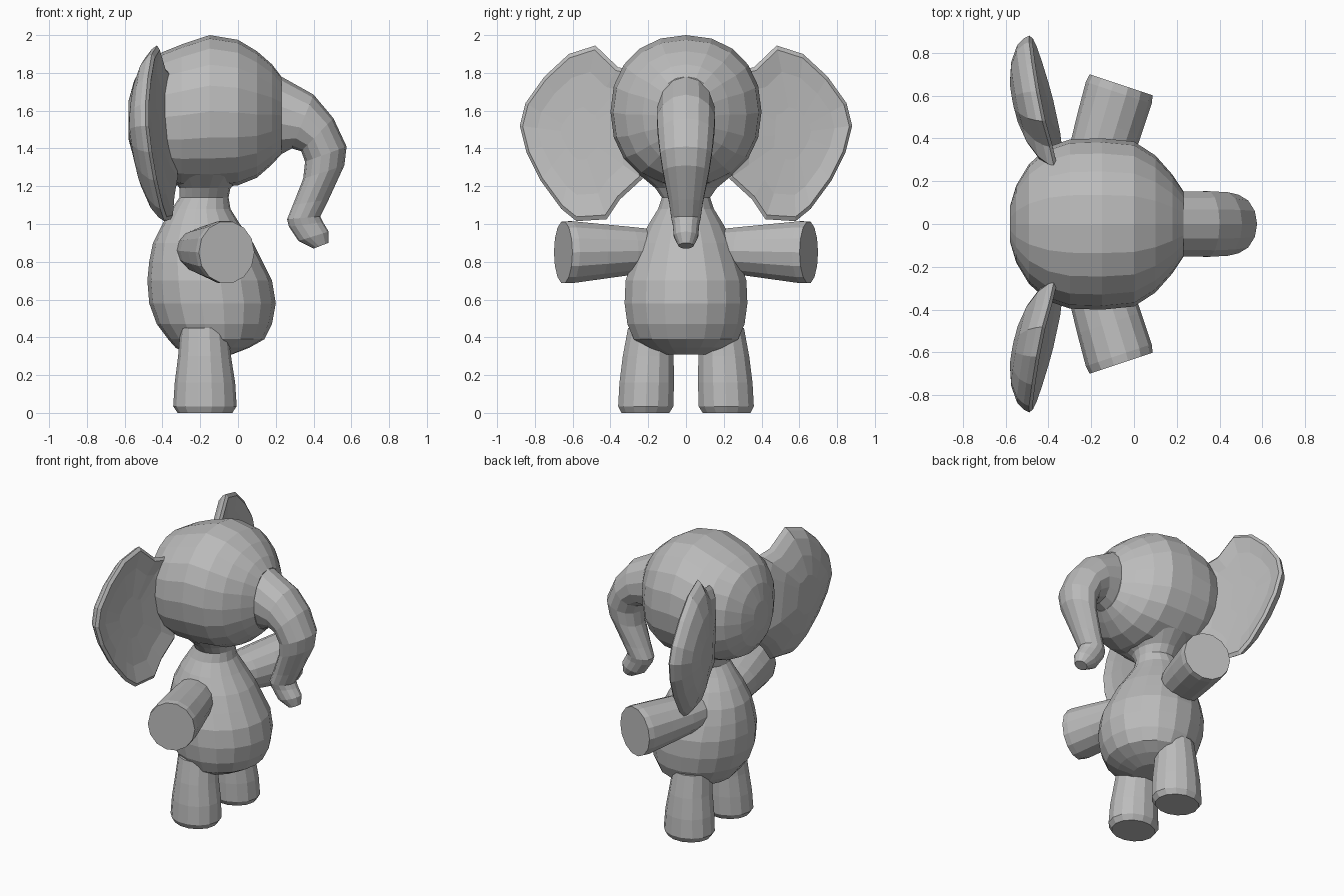
import bpy, bmesh
from math import cos, sin, pi
from mathutils import Vector

cube = bpy.data.objects.get("Cube")
if cube:
    bpy.data.objects.remove(cube)

grey = bpy.data.materials.new("soft grey")
grey.use_nodes = True
colour = (0.5, 0.5, 0.5, 1)
grey.diffuse_color = colour
grey.node_tree.nodes["Principled BSDF"].inputs["Base Color"].default_value = colour


def skin(name, rings):
    """Join equal rings of points into a closed, flat-shaded skin."""
    bm = bmesh.new()
    loops = [[bm.verts.new(p) for p in ring] for ring in rings]
    n = len(loops[0])
    for a, b in zip(loops, loops[1:]):
        for i in range(n):
            j = (i + 1) % n
            bm.faces.new((a[i], a[j], b[j], b[i]))
    bm.faces.new(loops[0][::-1])
    bm.faces.new(loops[-1])
    bmesh.ops.recalc_face_normals(bm, faces=bm.faces)
    mesh = bpy.data.meshes.new(name)
    bm.to_mesh(mesh)
    bm.free()
    mesh.materials.append(grey)
    obj = bpy.data.objects.new(name, mesh)
    bpy.context.collection.objects.link(obj)
    return obj


def oval(centre, a, b, n=18, power=1.0):
    """Ring of points around centre, spanned by half-axes a and b."""
    def soft(v):
        return abs(v) ** power * (1 if v > 0 else -1)
    centre, a, b = Vector(centre), Vector(a), Vector(b)
    return [centre + a * soft(cos(2 * pi * i / n)) + b * soft(sin(2 * pi * i / n))
            for i in range(n)]


# Head, lofted from back to face: x, centre z, half height, half width
head = [(-.58, 1.55, .10, .08), (-.55, 1.55, .21, .18), (-.49, 1.56, .30, .28),
        (-.40, 1.565, .345, .36), (-.30, 1.575, .375, .395), (-.15, 1.595, .405, .40),
        (0, 1.59, .385, .385), (.1, 1.58, .335, .32), (.18, 1.58, .265, .23),
        (.23, 1.575, .205, .155)]
skin("head", [oval((x, 0, z), (0, w, 0), (0, 0, h), 20, .92) for x, z, h, w in head])

# Body and neck, lofted upward: z, back x, front x, half width
body = [(.31, -.26, -.03, .13), (.345, -.33, .06, .22), (.39, -.37, .14, .28),
        (.47, -.43, .18, .315), (.58, -.47, .2, .33), (.70, -.48, .18, .325),
        (.80, -.47, .13, .29), (.90, -.45, .08, .25), (1.0, -.40, .01, .2),
        (1.08, -.35, -.04, .15), (1.14, -.31, -.05, .13), (1.19, -.31, -.04, .165),
        (1.26, -.36, .03, .25)]
skin("body", [oval(((a + b) / 2, 0, z), ((b - a) / 2, 0, 0), (0, w, 0))
              for z, a, b, w in body])

# Trunk: outer x, z, inner x, z, half width
trunk = [(.18, 1.80, .18, 1.36, .15), (.23, 1.78, .23, 1.37, .155),
         (.40, 1.685, .285, 1.40, .157), (.505, 1.56, .335, 1.385, .152),
         (.575, 1.41, .355, 1.33, .14), (.563, 1.31, .345, 1.24, .125),
         (.48, 1.13, .29, 1.10, .092), (.435, 1.04, .26, 1.025, .08),
         (.45, 1.01, .27, .985, .072), (.48, .96, .32, .91, .066),
         (.478, .90, .40, .87, .04)]
skin("trunk", [oval(((a + c) / 2, 0, (b + d) / 2),
                    ((a - c) / 2, 0, (b - d) / 2), (0, w, 0), 14)
               for a, b, c, d, w in trunk])

# Ear outline as y, z
outline = [(.36, 1.83), (.48, 1.945), (.62, 1.90), (.75, 1.78), (.85, 1.64),
           (.88, 1.52), (.845, 1.38), (.77, 1.23), (.66, 1.08), (.58, 1.015),
           (.42, 1.025), (.35, 1.13), (.23, 1.24), (.24, 1.45), (.25, 1.70),
           (.27, 1.81)]


def ear_ring(side, scale, offset):
    """Outline shrunk toward its middle, leaning back at the outer edge and top."""
    ring = []
    for y, z in outline:
        y, z = .57 + (y - .57) * scale, 1.48 + (z - 1.48) * scale
        lean = -.34 - .22 * (y - .27) - .065 * (z - 1.48)
        ring.append((lean + offset, side * y, z))
    return ring


for side, label in ((1, "left"), (-1, "right")):
    # Ear: slightly dished front, thin rim, domed back
    skin(label + "_ear", [ear_ring(side, s, d) for s, d in
                          ((.3, -.025), (.7, -.018), (.95, .002), (1, -.012),
                           (.96, -.04), (.85, -.08), (.6, -.125), (.3, -.152))])

    # Arm, swept outward and forward to a flat end
    root, end = Vector((-.2, side * .18, .86)), Vector((-.06, side * .65, .85))
    across = Vector((.95, side * -.316, 0))
    rings = [oval(root.lerp(end, t), across * r, (0, 0, h), 14)
             for t, r, h in ((0, .13, .115), (.25, .148, .13), (.6, .157, .15),
                             (.92, .162, .168), (1, .155, .166))]
    skin(label + "_arm", rings)

    # Leg: z, centre x, centre y, half depth, half width
    leg = [(0, -.175, .215, .145, .13), (.035, -.175, .213, .168, .15),
           (.16, -.175, .208, .16, .148), (.3, -.177, .2, .14, .138),
           (.45, -.18, .185, .125, .125)]
    skin(label + "_leg", [oval((x, side * y, z), (d, 0, 0), (0, w, 0), 14)
                          for z, x, y, d, w in leg])
